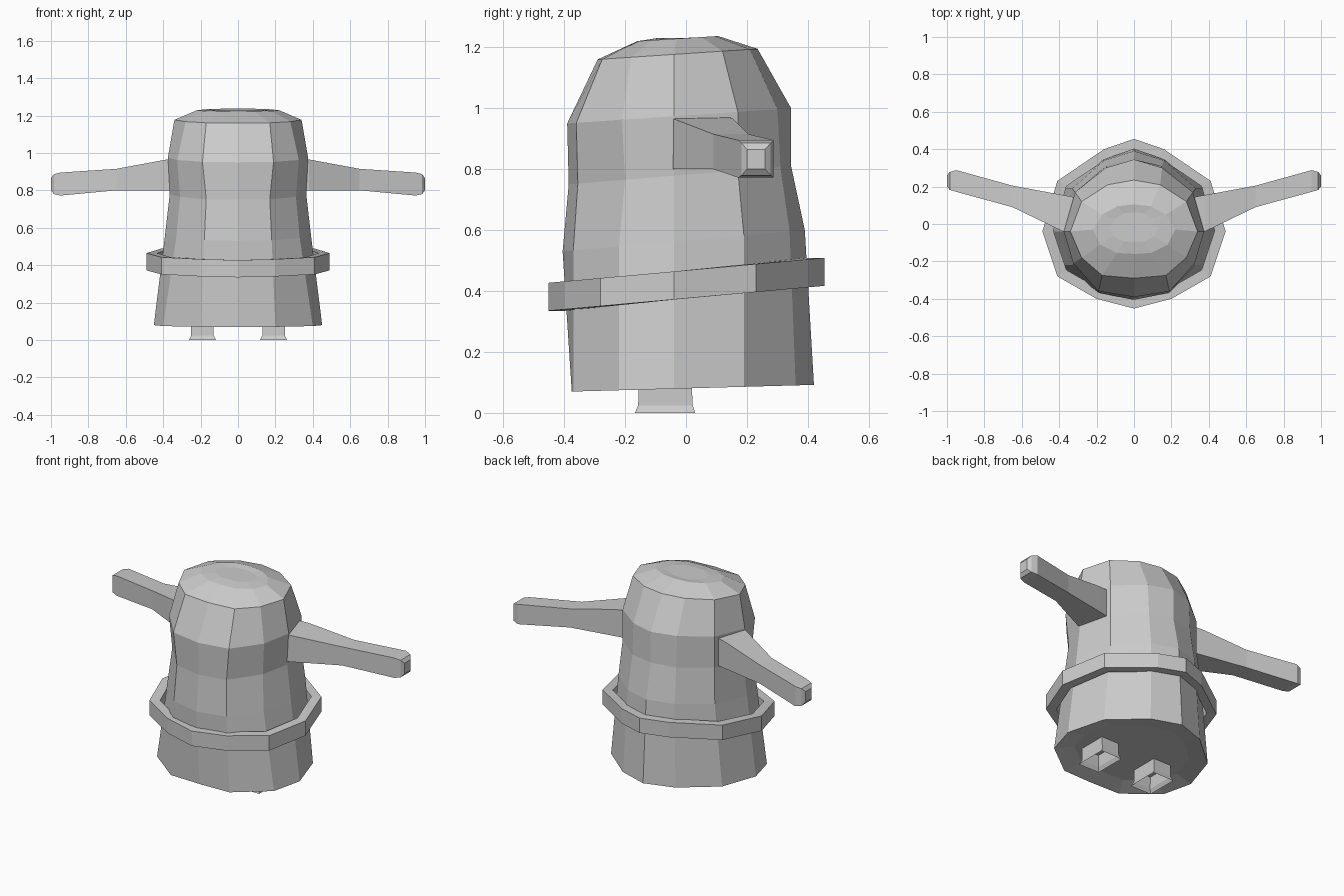
import bpy, bmesh

if "Cube" in bpy.data.objects:
    bpy.data.objects.remove(bpy.data.objects["Cube"])

grey = bpy.data.materials.new("plain grey")
grey.diffuse_color = (0.6, 0.6, 0.6, 1)
grey.use_nodes = True
grey.node_tree.nodes["Principled BSDF"].inputs["Base Color"].default_value = grey.diffuse_color


def make(name, rings, first=True, last=True, loop=False):
    """Loft closed rings of points into a flat-shaded shape, capped or looped."""
    bm = bmesh.new()
    rows = [[bm.verts.new(p) for p in r] for r in rings]
    pairs = list(zip(rows, rows[1:]))
    if loop:
        pairs.append((rows[-1], rows[0]))
    for a, b in pairs:
        n = len(a)
        for i in range(n):
            j = (i + 1) % n
            bm.faces.new((a[i], a[j], b[j], b[i]))
    if first and not loop:
        bm.faces.new(rows[0][::-1])
    if last and not loop:
        bm.faces.new(rows[-1])
    bmesh.ops.recalc_face_normals(bm, faces=bm.faces)
    me = bpy.data.meshes.new(name)
    bm.to_mesh(me)
    bm.free()
    me.materials.append(grey)
    ob = bpy.data.objects.new(name, me)
    bpy.context.collection.objects.link(ob)


def outline(xs, ys, z_front, z_back):
    """Twelve-sided tilted ring: inner x values and front-to-back y values, mirrored in x."""
    slope = (z_back - z_front) / (ys[-1] - ys[0])
    half = [(x, y, z_front + (y - ys[0]) * slope) for x, y in zip((0, *xs, 0), ys)]
    return half + [(-x, y, z) for x, y, z in half[-2:0:-1]]


def scaled(ring, s, z):
    """Smaller flat copy of a ring."""
    return [(x * s, y * s, z) for x, y, _ in ring]


# Body: hem, waist, chest, shoulder, crown and cap rings
hem = outline((.20, .40, .45, .38, .18), (-.375, -.37, -.22, -.04, .19, .36, .42), .07, .092)
waist = outline((.18, .33, .39, .33, .16), (-.405, -.37, -.22, -.04, .19, .34, .39), .53, .60)
chest = outline((.17, .31, .365, .315, .15), (-.385, -.355, -.20, -.04, .17, .31, .345), .75, .81)
shoulder = outline((.19, .325, .375, .315, .15), (-.39, -.36, -.21, -.04, .17, .30, .345), .95, 1.0)
crown = outline((.17, .28, .34, .28, .14), (-.29, -.275, -.18, -.04, .12, .21, .235), 1.16, 1.195)
cap = outline((.09, .18, .22, .17, .09), (-.16, -.155, -.11, -.03, .05, .095, .105), 1.22, 1.237)
make("body", [scaled(hem, .75, .10), hem, waist, chest, shoulder, crown, cap,
              scaled(cap, .6, 1.23)])

# Belt: tilted hollow band around the body
belt = outline((.20, .41, .49, .41, .16), (-.452, -.40, -.28, -.04, .23, .40, .455), .335, .417)
make("belt", [[(x * s, y * s, z + dz) for x, y, z in belt]
              for s, dz in ((.88, 0), (1, 0), (1, .092), (.88, .092))], loop=True)

# Arms: square section, (x, front y, back y, bottom z, top z) along the length
sections = [(.25, -.06, .13, .80, .975), (.38, -.04, .155, .80, .965), (.65, .09, .205, .80, .915),
            (.95, .172, .288, .772, .895), (.985, .182, .278, .78, .886), (1.0, .20, .26, .80, .865)]
# Legs: short hollow blocks flaring to an open hem, (z, x inner, x outer, front y, back y)
steps = [(.0, .118, .262, -.168, .03), (.025, .13, .25, -.157, .022), (.11, .13, .25, -.155, .018)]
for side, s in (("left", -1), ("right", 1)):
    make(side + "_arm", [[(s * x, f, b), (s * x, r, b), (s * x, r, t), (s * x, f, t)]
                         for x, f, r, b, t in sections])
    make(side + "_leg", [[(s * i, f, z), (s * o, f, z), (s * o, r, z), (s * i, r, z)]
                         for z, i, o, f, r in steps], first=False)
